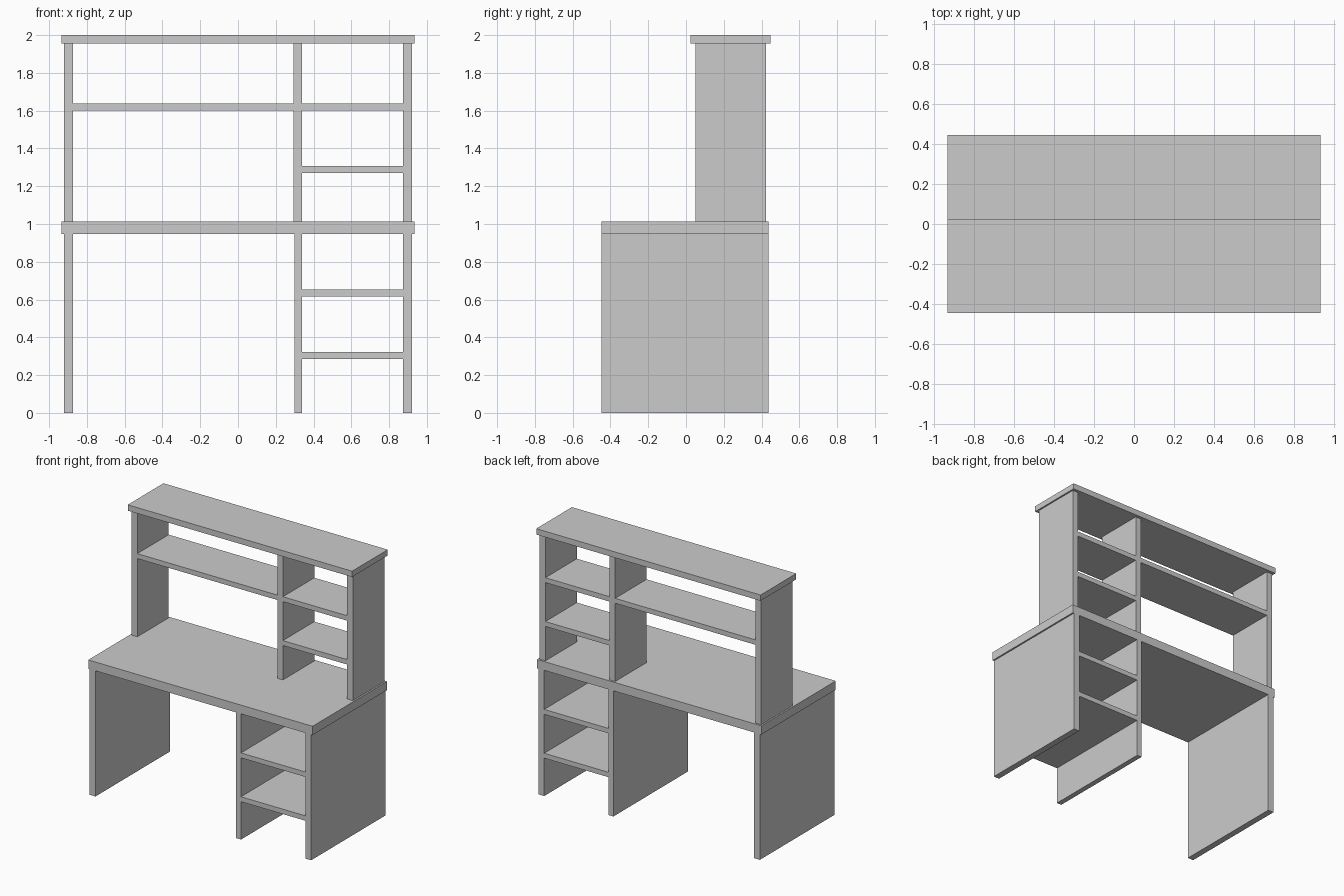
import bpy

if "Cube" in bpy.data.objects:
    bpy.data.objects.remove(bpy.data.objects["Cube"])


def board(name, x, y, z):
    """Box spanning the given (min, max) ranges."""
    verts = [(a, b, c) for c in z for b in y for a in x]
    faces = [(0, 2, 3, 1), (4, 5, 7, 6), (0, 1, 5, 4),
             (2, 6, 7, 3), (0, 4, 6, 2), (1, 3, 7, 5)]
    mesh = bpy.data.meshes.new(name)
    mesh.from_pydata(verts, [], faces)
    obj = bpy.data.objects.new(name, mesh)
    bpy.context.collection.objects.link(obj)
    return obj


WIDTH = (-0.934, 0.934)
DESK_Y = (-0.447, 0.438)    # desk depth
HUTCH_Y = (0.05, 0.424)     # hutch depth
DESK_Z = (0.946, 1.012)
TOP_Z = (1.956, 2.0)

# Horizontal tops
board("desk_top", WIDTH, DESK_Y, DESK_Z)
board("hutch_top", WIDTH, (0.023, 0.447), TOP_Z)

# Upright panels of the desk and the hutch
panels = {"left_panel": (-0.922, -0.874), "right_panel": (0.874, 0.922)}
for name, x in panels.items():
    board("desk_" + name, x, DESK_Y, (0, DESK_Z[0]))
    board("hutch_" + name, x, HUTCH_Y, (DESK_Z[1], TOP_Z[0]))
board("desk_divider", (0.298, 0.338), DESK_Y, (0, DESK_Z[0]))
board("hutch_divider", (0.293, 0.339), HUTCH_Y, (DESK_Z[1], TOP_Z[0]))

# Shelves on the right-hand side
for z in (0.285, 0.615):
    board("desk_shelf", (0.338, 0.874), DESK_Y, (z, z + 0.037))
for z in (1.271, 1.601):
    board("hutch_small_shelf", (0.339, 0.874), HUTCH_Y, (z, z + 0.037))

# Long shelf on the left of the hutch
board("hutch_long_shelf", (-0.874, 0.293), HUTCH_Y, (1.601, 1.638))
